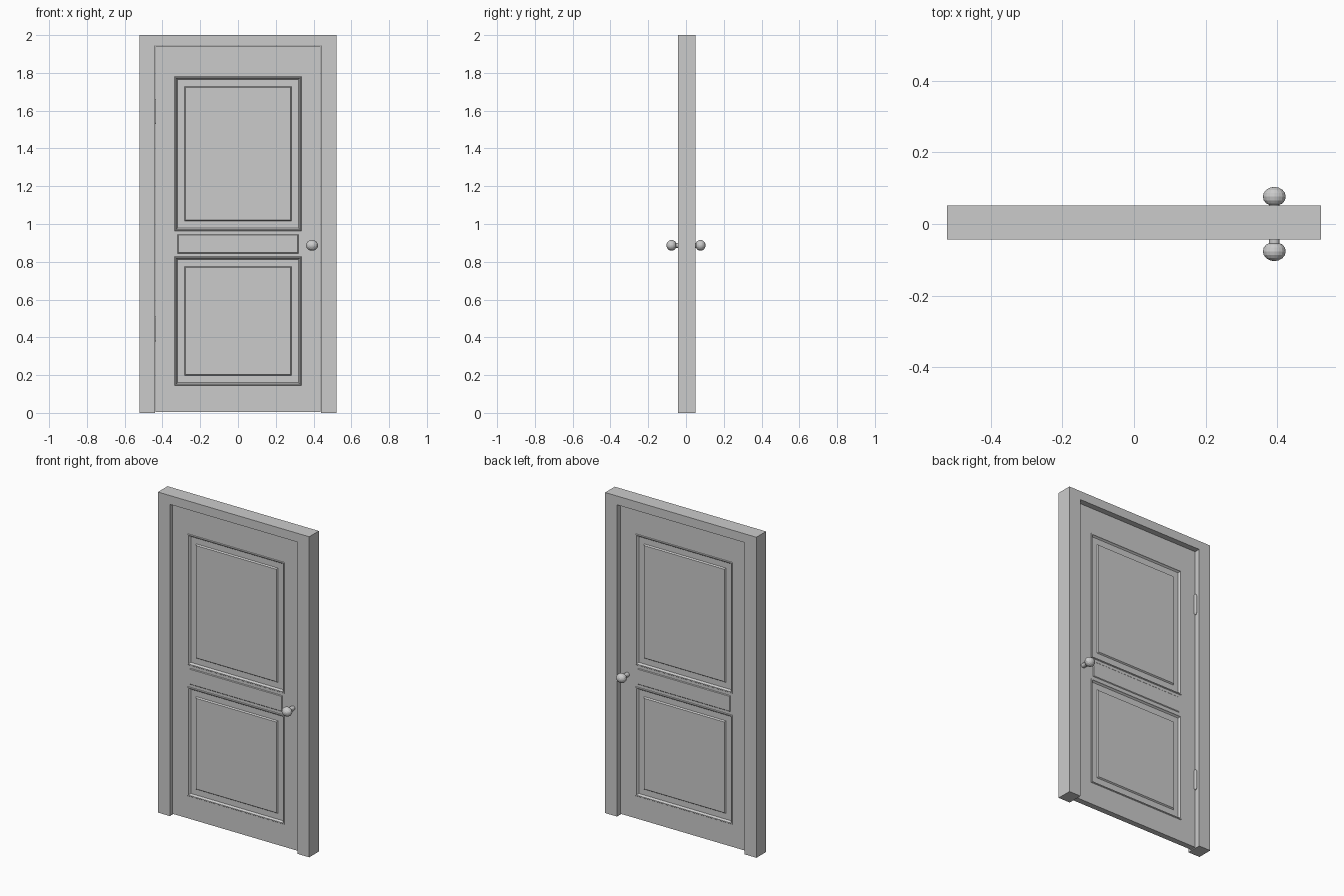
import bpy, bmesh, math
from mathutils import Matrix, Vector

if "Cube" in bpy.data.objects:
    bpy.data.objects.remove(bpy.data.objects["Cube"])

FRONT, BACK = -0.0435, 0.0515     # casing depth
HALF = 0.018                      # half thickness of the door leaf


def finish(bm, name):
    bmesh.ops.remove_doubles(bm, verts=bm.verts, dist=1e-5)
    bmesh.ops.recalc_face_normals(bm, faces=bm.faces)
    me = bpy.data.meshes.new(name)
    bm.to_mesh(me)
    bm.free()
    ob = bpy.data.objects.new(name, me)
    bpy.context.collection.objects.link(ob)
    return ob


def rect(bm, x, z0, z1, inset, y):
    return [bm.verts.new((px, y, pz)) for px, pz in (
        (-x + inset, z0 + inset), (x - inset, z0 + inset),
        (x - inset, z1 - inset), (-x + inset, z1 - inset))]


def loft_rects(bm, x, z0, z1, steps):
    """Nested rectangles joined into a moulding; steps are (inset, y)."""
    rings = [rect(bm, x, z0, z1, i, y) for i, y in steps]
    for a, b in zip(rings, rings[1:]):
        for k in range(4):
            bm.faces.new((a[k], a[(k + 1) % 4], b[(k + 1) % 4], b[k]))
    bm.faces.new(rings[-1])


def lathe(name, profile, segs, matrix):
    """Spin (radius, height) points around local z."""
    bm = bmesh.new()
    rings = [[bm.verts.new((r * math.cos(2 * math.pi * k / segs),
                            r * math.sin(2 * math.pi * k / segs), h))
              for k in range(segs)] for r, h in profile]
    for a, b in zip(rings, rings[1:]):
        for k in range(segs):
            n = (k + 1) % segs
            bm.faces.new((a[k], a[n], b[n], b[k]))
    bm.faces.new(rings[0])
    bm.faces.new(rings[-1])
    bm.transform(matrix)
    return finish(bm, name)


# door casing: an upside-down U extruded through the wall
bm = bmesh.new()
outline = [(-.522, 0), (-.522, 2), (.522, 2), (.522, 0),
           (.44, 0), (.44, 1.945), (-.44, 1.945), (-.44, 0)]
face = bm.faces.new([bm.verts.new((x, FRONT, z)) for x, z in outline])
ext = bmesh.ops.extrude_face_region(bm, geom=[face])
bmesh.ops.translate(bm, vec=(0, BACK - FRONT, 0),
                    verts=[v for v in ext['geom'] if isinstance(v, bmesh.types.BMVert)])
finish(bm, "door_casing")

# door leaf: front half, mirrored to the back
bm = bmesh.new()
xs = [-.438, -.335, .335, .438]
zs = [.005, .145, .827, .963, 1.78, 1.943]
for i in range(3):
    for j in range(5):
        if i == 1 and j in (1, 3):
            continue                      # openings for the panels
        bm.faces.new([bm.verts.new((x, -HALF, z)) for x, z in (
            (xs[i], zs[j]), (xs[i + 1], zs[j]),
            (xs[i + 1], zs[j + 1]), (xs[i], zs[j + 1]))])
bmesh.ops.remove_doubles(bm, verts=bm.verts, dist=1e-5)
# outer edges back to the middle plane
rim = [e for e in bm.edges if e.is_boundary and
       (all(abs(v.co.x) > .43 for v in e.verts) or
        all(v.co.z < .01 for v in e.verts) or all(v.co.z > 1.94 for v in e.verts))]
ext = bmesh.ops.extrude_edge_only(bm, edges=rim)
for v in ext['geom']:
    if isinstance(v, bmesh.types.BMVert):
        v.co.y = 0
# sunk panels with a bead round them and a raised field
panel = [(0, -HALF), (.003, -HALF - .004), (.008, -HALF - .004), (.011, -HALF + .002),
         (.016, -HALF + .008), (.052, -HALF + .008), (.058, -HALF)]
for z0, z1 in ((.145, .827), (.963, 1.78)):
    loft_rects(bm, .335, z0, z1, panel)
leaf = finish(bm, "door_leaf")

# raised strip on the middle rail
bm = bmesh.new()
loft_rects(bm, .32, .845, .945, [(0, -HALF), (.004, -HALF - .004)])
strip = finish(bm, "middle_rail_strip")
for ob in (leaf, strip):
    m = ob.modifiers.new("both_sides", 'MIRROR')
    m.use_axis = (False, True, False)

# knobs: neck and slightly flattened ball, on both sides
knob = [(.015, .016), (.015, .054)]
knob += [(.032 * math.sin(a), .0765 - .027 * math.cos(a))
         for a in (math.pi * k / 8 for k in range(2, 8))] + [(.003, .1035)]
for name, ang in (("front_knob", 90), ("back_knob", -90)):
    mat = (Matrix.Translation((.392, 0, .887)) @ Matrix.Diagonal((1, 1, .9, 1))
           @ Matrix.Rotation(math.radians(ang), 4, 'X'))
    lathe(name, knob, 16, mat)

# hinge barrels in the back corner of the hinge side
barrel = [(.004, -.066), (.009, -.058), (.009, .058), (.004, .066)]
for name, z in (("lower_hinge", .445), ("upper_hinge", 1.595)):
    lathe(name, barrel, 12, Matrix.Translation((-.437, HALF + .004, z)))
